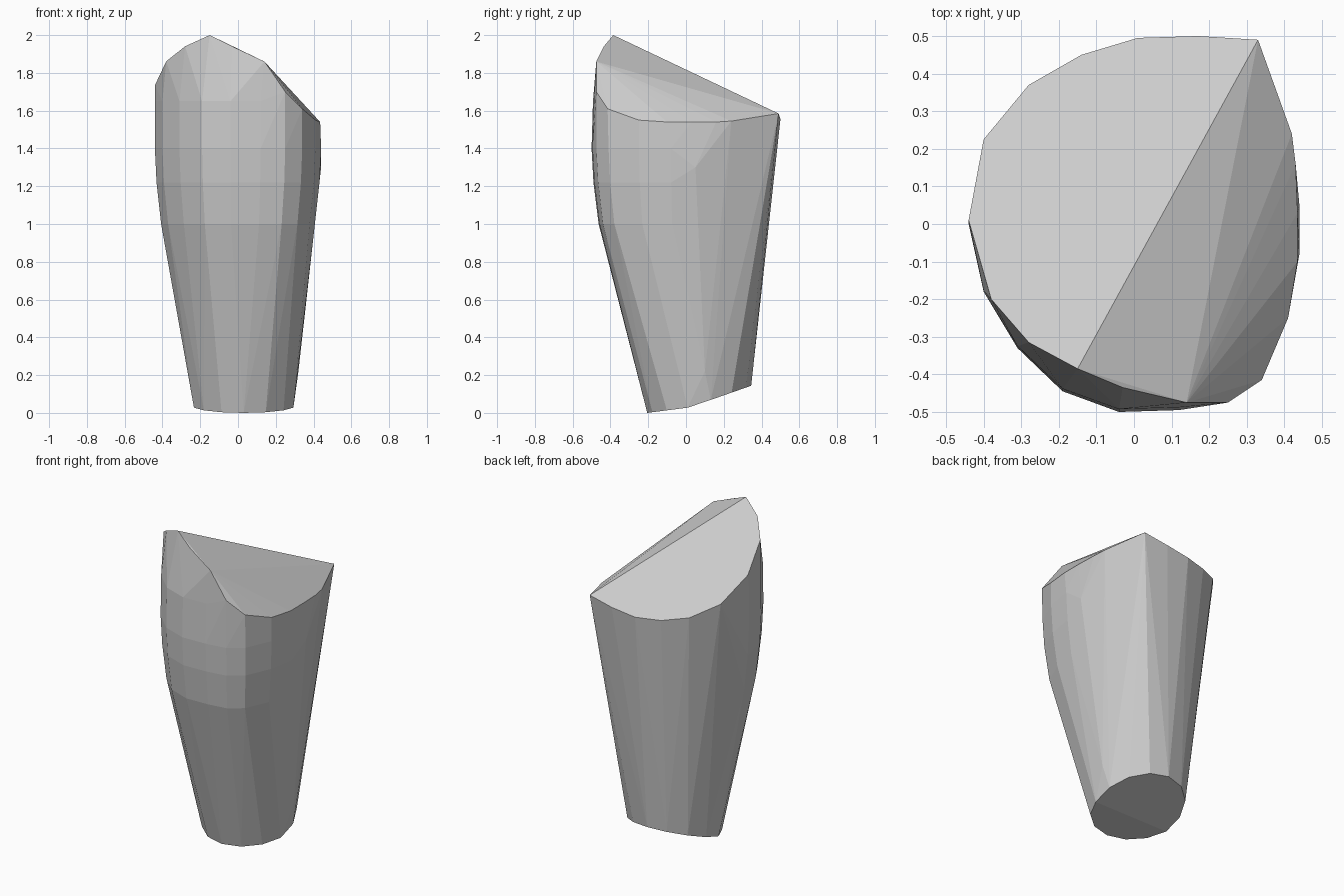
import bpy, bmesh, math

# Slanted flat top facet: rim outline in plan, height from one plane
def top_z(x, y):
    return 2.0 + 0.154 * (x + 0.15) - 0.559 * (y + 0.385)

rim = [(0.33, 0.49), (0.17, 0.50), (0.01, 0.495), (-0.14, 0.45), (-0.28, 0.37),
       (-0.40, 0.225), (-0.44, 0.01), (-0.38, -0.20), (-0.28, -0.315), (-0.15, -0.385)]
pts = [(x, y, top_z(x, y)) for x, y in rim]

# Lower rim of the second, fanned facet
pts += [(-0.03, -0.435, 1.94), (0.14, -0.475, 1.86), (0.25, -0.475, 1.70),
        (0.34, -0.415, 1.61), (0.41, -0.25, 1.55), (0.435, -0.10, 1.54),
        (0.435, 0.03, 1.54), (0.43, 0.16, 1.54), (0.42, 0.24, 1.545)]

# Bulging front: widest arc and the arcs above and below it
arc = [(-0.44, 0.0), (-0.40, -0.18), (-0.31, -0.33), (-0.19, -0.445), (-0.04, -0.50),
       (0.12, -0.495), (0.25, -0.475), (0.34, -0.41), (0.41, -0.25), (0.44, -0.08)]
for z, s in ((1.40, 1.0), (1.22, 0.98), (1.0, 0.925)):
    pts += [(x * s, y * s, z) for x, y in arc]
pts += [(x, y * 0.985, 1.65) for x, y in arc[:6]]
pts += [(0.44, 0.05, 1.3), (0.32, 0.10, 0.22)]

# Rounded foot, rising towards the back
for i in range(14):
    a = math.tau * i / 14 - math.pi / 2
    x, y = 0.03 + 0.27 * math.cos(a), 0.07 + 0.275 * math.sin(a)
    pts.append((x, y, max(0.0, 0.13 * (y + 0.205), 0.03 + 0.35 * (y - 0.02))))

# Faceted body wrapped around the profiles
bm = bmesh.new()
for p in pts:
    bm.verts.new(p)
res = bmesh.ops.convex_hull(bm, input=bm.verts[:])
bmesh.ops.delete(bm, geom=[v for v in bm.verts if not v.link_faces], context='VERTS')
bmesh.ops.dissolve_limit(bm, angle_limit=math.radians(1.0),
                         verts=bm.verts[:], edges=bm.edges[:])
bmesh.ops.recalc_face_normals(bm, faces=bm.faces[:])
mesh = bpy.data.meshes.new("tapered_stump")
bm.to_mesh(mesh)
bm.free()
body = bpy.data.objects.new("tapered_stump", mesh)
bpy.context.collection.objects.link(body)
